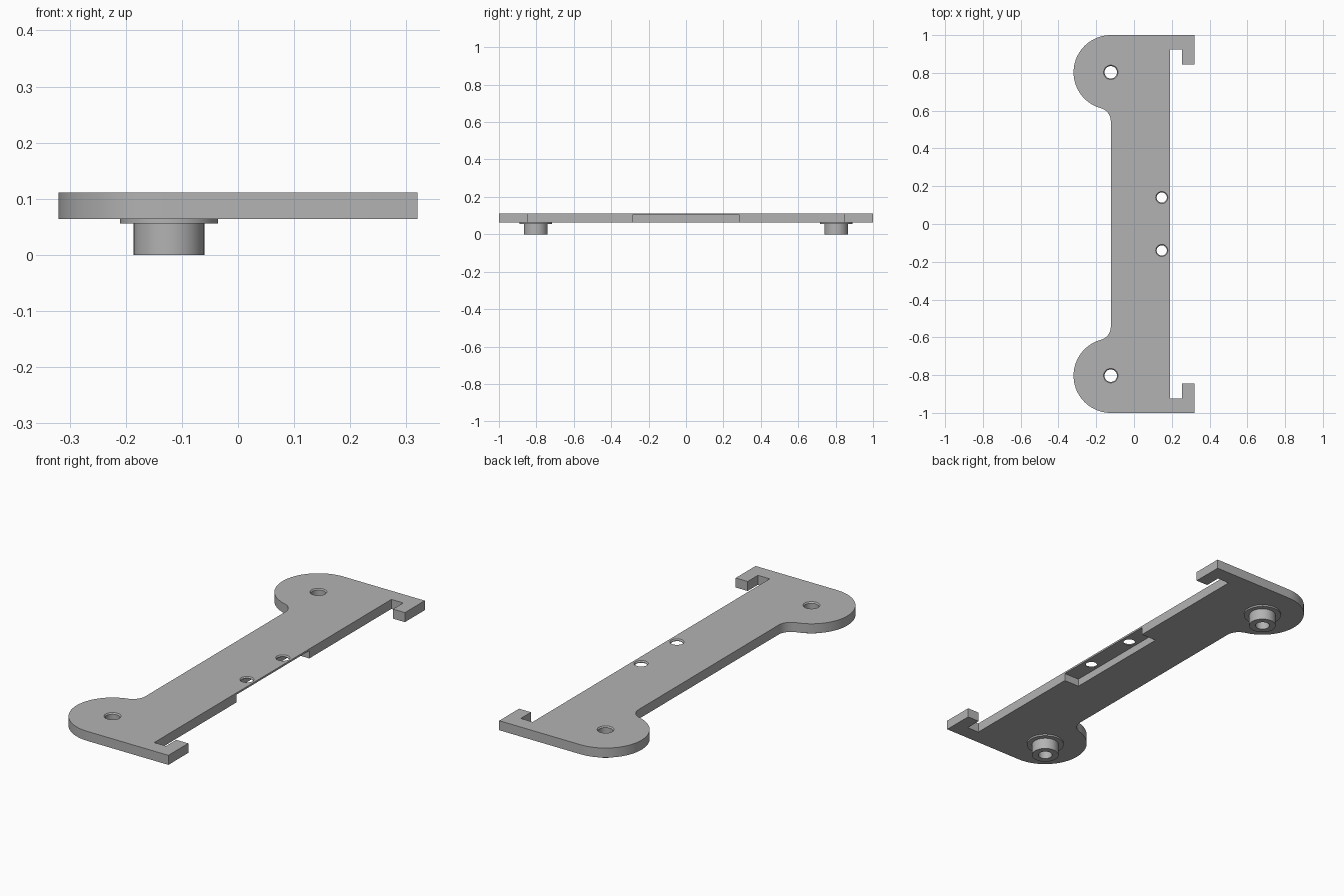
import bpy, bmesh
from math import sin, cos, pi, atan2, hypot
from mathutils import Matrix, Vector

cube = bpy.data.objects.get("Cube")
if cube:
    bpy.data.objects.remove(cube, do_unlink=True)

grey = bpy.data.materials.new("mid grey")
grey.use_nodes = True
colour = (0.45, 0.45, 0.45, 1)
grey.diffuse_color = colour
grey.node_tree.nodes["Principled BSDF"].inputs["Base Color"].default_value = colour

BOTTOM, TOP = 0.064, 0.111
LOBE_X, LOBE_Y, LOBE_R = -0.123, 0.803, 0.197
FILLET_R = 0.07


def add_object(name, bm):
    bmesh.ops.recalc_face_normals(bm, faces=bm.faces)
    mesh = bpy.data.meshes.new(name)
    bm.to_mesh(mesh)
    bm.free()
    mesh.materials.append(grey)
    obj = bpy.data.objects.new(name, mesh)
    bpy.context.collection.objects.link(obj)
    return obj


def arc(cx, cy, r, start, end, steps):
    angles = [start + (end - start) * i / steps for i in range(steps + 1)]
    return [(cx + r * cos(a), cy + r * sin(a)) for a in angles]


def lathe(name, profile, x, y, steps=48):
    """Spin a closed (radius, height) profile around a vertical axis."""
    bm = bmesh.new()
    verts = [bm.verts.new((r, 0, z)) for r, z in profile]
    edges = [bm.edges.new((v, verts[i - 1])) for i, v in enumerate(verts)]
    bmesh.ops.spin(bm, geom=verts + edges, cent=(0, 0, 0), axis=(0, 0, 1),
                   angle=2 * pi, steps=steps)
    bmesh.ops.remove_doubles(bm, verts=bm.verts, dist=1e-5)
    # Discard edges that collapsed onto the axis
    loose = [e for e in bm.edges if not e.link_faces]
    bmesh.ops.delete(bm, geom=loose, context="EDGES")
    bmesh.ops.translate(bm, verts=bm.verts, vec=(x, y, 0))
    return add_object(name, bm)


def hole_cutter(r, x, y):
    """Through hole with a slight flare at the top."""
    wide = r + 0.005
    return lathe("hole_cutter", [(0, 0.03), (r, 0.03), (r, TOP - 0.006),
                                 (wide, TOP), (wide, 0.14), (0, 0.14)], x, y)


# Plate outline: back half from hook to waist, then mirrored to the front
fillet_y = LOBE_Y - ((LOBE_R + FILLET_R) ** 2 - FILLET_R ** 2) ** 0.5
to_fillet = atan2(fillet_y - LOBE_Y, -FILLET_R) + 2 * pi
half = [(0.19, 0.925), (0.255, 0.925), (0.255, 0.845), (0.32, 0.845), (0.32, 1.0)]
half += arc(LOBE_X, LOBE_Y, LOBE_R, pi / 2, to_fillet, 40)
half += arc(LOBE_X - FILLET_R, fillet_y, FILLET_R, to_fillet - pi, 0, 12)[1:]
outline = half + [(x, -y) for x, y in reversed(half)]

bm = bmesh.new()
face = bm.faces.new([bm.verts.new((x, y, BOTTOM)) for x, y in outline])
raised = bmesh.ops.extrude_face_region(bm, geom=[face])["geom"]
bmesh.ops.translate(bm, verts=[v for v in raised if isinstance(v, bmesh.types.BMVert)],
                    vec=(0, 0, TOP - BOTTOM))
plate = add_object("mounting_plate", bm)

# Underside pocket, open along the straight edge
bm = bmesh.new()
size = Vector((0.2, 0.57, 0.1))
centre = Vector((0.106, 0, 0.102)) + Vector((size.x / 2, 0, -size.z / 2))
bmesh.ops.create_cube(bm, size=1, matrix=Matrix.Translation(centre)
                      @ Matrix.Diagonal(size).to_4x4())
cutters = [add_object("pocket_cutter", bm)]

# Screw holes and lobe holes
for side in (-1, 1):
    cutters.append(hole_cutter(0.027, 0.147, side * 0.14))
    cutters.append(hole_cutter(0.033, LOBE_X, side * LOBE_Y))

for cutter in cutters:
    cutter.hide_render = True
    mod = plate.modifiers.new("cut", "BOOLEAN")
    mod.operation = "DIFFERENCE"
    mod.solver = "EXACT"
    mod.object = cutter
bpy.context.view_layer.update()
evaluated = plate.evaluated_get(bpy.context.evaluated_depsgraph_get())
cut_mesh = bpy.data.meshes.new_from_object(evaluated)
plate.modifiers.clear()
plate.data = cut_mesh
for cutter in cutters:
    bpy.data.objects.remove(cutter, do_unlink=True)

# Hollow bosses with a thin flange beneath each lobe
boss_profile = [(0.033, 0), (0.063, 0), (0.063, 0.056), (0.0875, 0.056),
                (0.0875, BOTTOM), (0.033, BOTTOM)]
parts = [plate]
for name, side in (("front_boss", -1), ("back_boss", 1)):
    parts.append(lathe(name, boss_profile, LOBE_X, side * LOBE_Y))

# Smooth the curved walls, keep the edges sharp
bpy.ops.object.select_all(action="DESELECT")
for obj in parts:
    obj.select_set(True)
bpy.context.view_layer.objects.active = plate
bpy.ops.object.shade_smooth_by_angle(angle=pi / 6)
